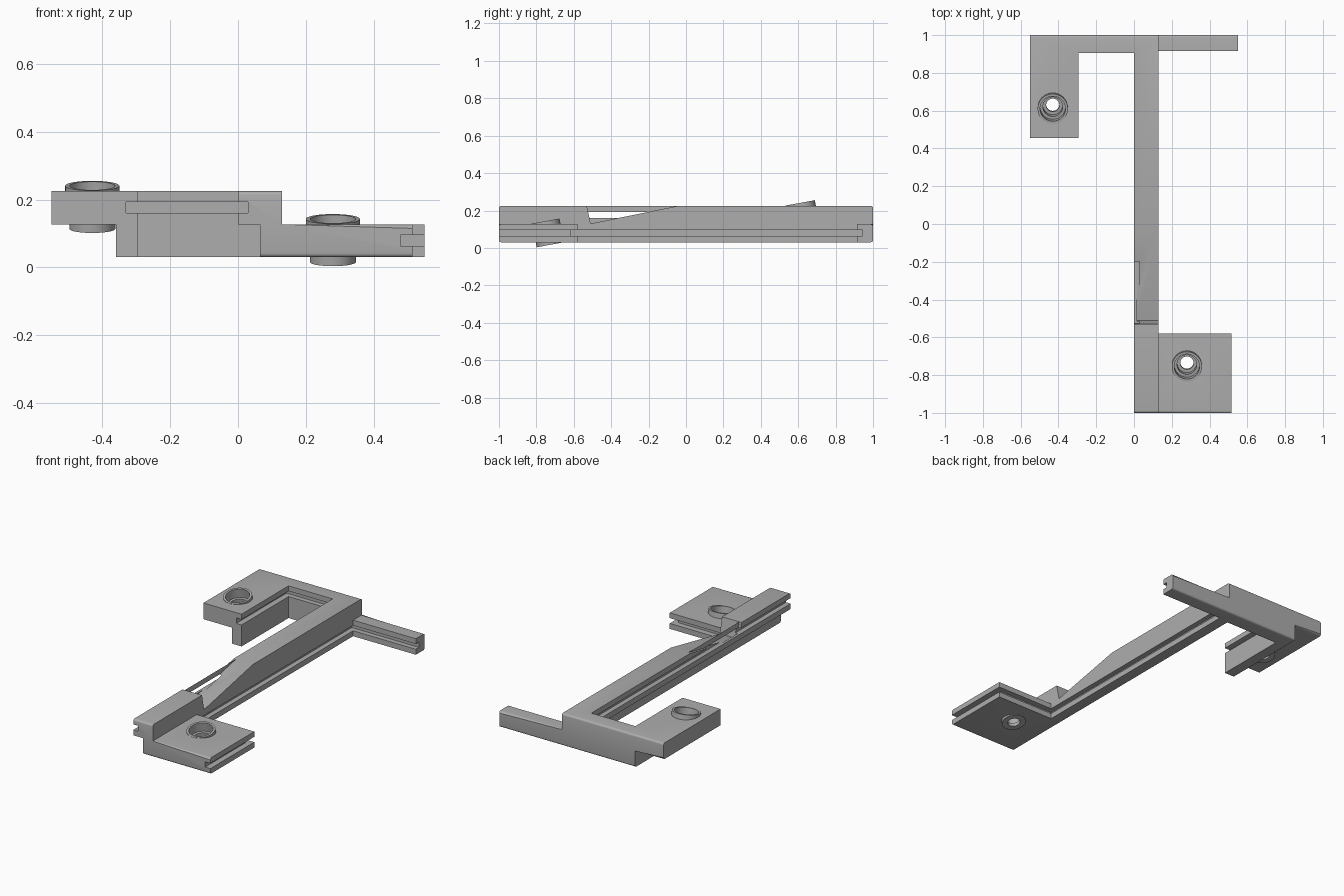
import bpy, bmesh, math
from mathutils import Vector, Matrix

cube = bpy.data.objects.get("Cube")
if cube:
    bpy.data.objects.remove(cube, do_unlink=True)

grey = bpy.data.materials.new("mid_grey")
grey.use_nodes = True
colour = (0.42, 0.42, 0.42, 1)
grey.diffuse_color = colour
grey.node_tree.nodes["Principled BSDF"].inputs["Base Color"].default_value = colour


def make_object(name, bm):
    bmesh.ops.recalc_face_normals(bm, faces=bm.faces)
    mesh = bpy.data.meshes.new(name)
    bm.to_mesh(mesh)
    bm.free()
    mesh.materials.append(grey)
    obj = bpy.data.objects.new(name, mesh)
    bpy.context.collection.objects.link(obj)
    return obj


def prism(name, points, offset):
    """Extrude a closed outline along an offset vector."""
    bm = bmesh.new()
    face = bm.faces.new([bm.verts.new(p) for p in points])
    result = bmesh.ops.extrude_face_region(bm, geom=[face], use_keep_orig=True)
    moved = [v for v in result["geom"] if isinstance(v, bmesh.types.BMVert)]
    bmesh.ops.translate(bm, vec=Vector(offset), verts=moved)
    return make_object(name, bm)


def slab(name, outline, z0, z1):
    return prism(name, [(x, y, z0) for x, y in outline], (0, 0, z1 - z0))


def box(name, x0, x1, y0, y1, z0, z1):
    return slab(name, [(x0, y0), (x1, y0), (x1, y1), (x0, y1)], z0, z1)


def side_prism(name, profile, x0, x1):
    return prism(name, [(x0, y, z) for y, z in profile], (x1 - x0, 0, 0))


def tilted_cylinder(name, centre, radius, top, bottom):
    """Cylinder between two offsets along the leaning boss axis."""
    bm = bmesh.new()
    bmesh.ops.create_cone(bm, cap_ends=True, segments=48, radius1=radius,
                          radius2=radius, depth=top - bottom)
    bmesh.ops.translate(bm, vec=(0, 0, (top + bottom) / 2), verts=bm.verts)
    bm.transform(Matrix.Translation(centre) @ Matrix.Rotation(math.radians(10.5), 4, 'X'))
    return make_object(name, bm)


def combine(target, tool, operation):
    mod = target.modifiers.new("join", 'BOOLEAN')
    mod.object, mod.operation, mod.solver = tool, operation, 'EXACT'
    tool.hide_render = True
    bpy.context.view_layer.objects.active = target
    bpy.ops.object.modifier_apply(modifier=mod.name)
    bpy.data.objects.remove(tool, do_unlink=True)


# Upper and lower half-lapped layers
BASE, MID, TOP = 0.03, 0.127, 0.225
frame = slab("bracket_frame", [
    (-.55, .455), (-.295, .455), (-.295, .905), (0, .905),
    (0, -1), (.13, -1), (.13, 1), (-.55, 1)], MID, TOP)
lower = slab("lower_layer", [
    (-.36, .455), (-.295, .455), (-.295, .905), (.065, .905), (.065, -1), (.515, -1),
    (.515, -.58), (.13, -.58), (.13, .915), (.55, .915), (.55, 1), (-.36, 1)], BASE, MID)
combine(frame, lower, 'UNION')

# Rounded long edges on the front and back ends
bm = bmesh.new()
bm.from_mesh(frame.data)
bmesh.ops.dissolve_limit(bm, angle_limit=0.01, verts=bm.verts, edges=bm.edges)
rounded = []
for e in bm.edges:
    a, b = (v.co for v in e.verts)
    along_x = abs(a.y - b.y) < .001 and abs(a.z - b.z) < .001
    overhang = a.y < 0 and max(a.x, b.x) < .1
    if along_x and abs(abs(a.y) - 1) < .001 and e.is_convex and not overhang:
        if len(e.link_faces) == 2 and e.calc_face_angle() > .5:
            rounded.append(e)
bmesh.ops.bevel(bm, geom=rounded, offset=.012, segments=4, profile=.5,
                affect='EDGES', clamp_overlap=True)
bm.to_mesh(frame.data)
bm.free()

# Ramped notch in the long beam, leaving a thin lip beside the groove
combine(frame, side_prism("ramp_cutter", [(-.546, .3), (-.51, .13), (.33, .3)],
                          .015, .3), 'DIFFERENCE')
combine(frame, side_prism("lip_cutter", [(-.546, .3), (-.516, .16), (-.362, .16), (.33, .3)],
                          -.05, .015), 'DIFFERENCE')

# Panel grooves
combine(frame, box("upper_groove", -.33, .03, -1.1, .935, .16, .193), 'DIFFERENCE')
combine(frame, box("lower_groove", .10, .6, -.615, .945, .063, .095), 'DIFFERENCE')
combine(frame, box("tab_groove", .48, .6, -1.1, -.5, .063, .095), 'DIFFERENCE')

# Leaning screw bosses with stepped holes
for x, y, z in ((-.43, .613, TOP), (.28, -.752, MID)):
    c = Vector((x, y, z))
    for radius, top, bottom in ((.08, .016, -.05), (.068, 0, -.113)):
        combine(frame, tilted_cylinder("boss", c, radius, top, bottom), 'UNION')
    for radius, top, bottom in ((.067, .1, -.04), (.052, 0, -.09), (.035, 0, -.2)):
        combine(frame, tilted_cylinder("hole", c, radius, top, bottom), 'DIFFERENCE')

frame.data.materials.clear()
frame.data.materials.append(grey)
for p in frame.data.polygons:
    p.material_index = 0
bpy.ops.object.select_all(action='DESELECT')
frame.select_set(True)
bpy.context.view_layer.objects.active = frame
bpy.ops.object.shade_smooth_by_angle(angle=math.radians(30))
